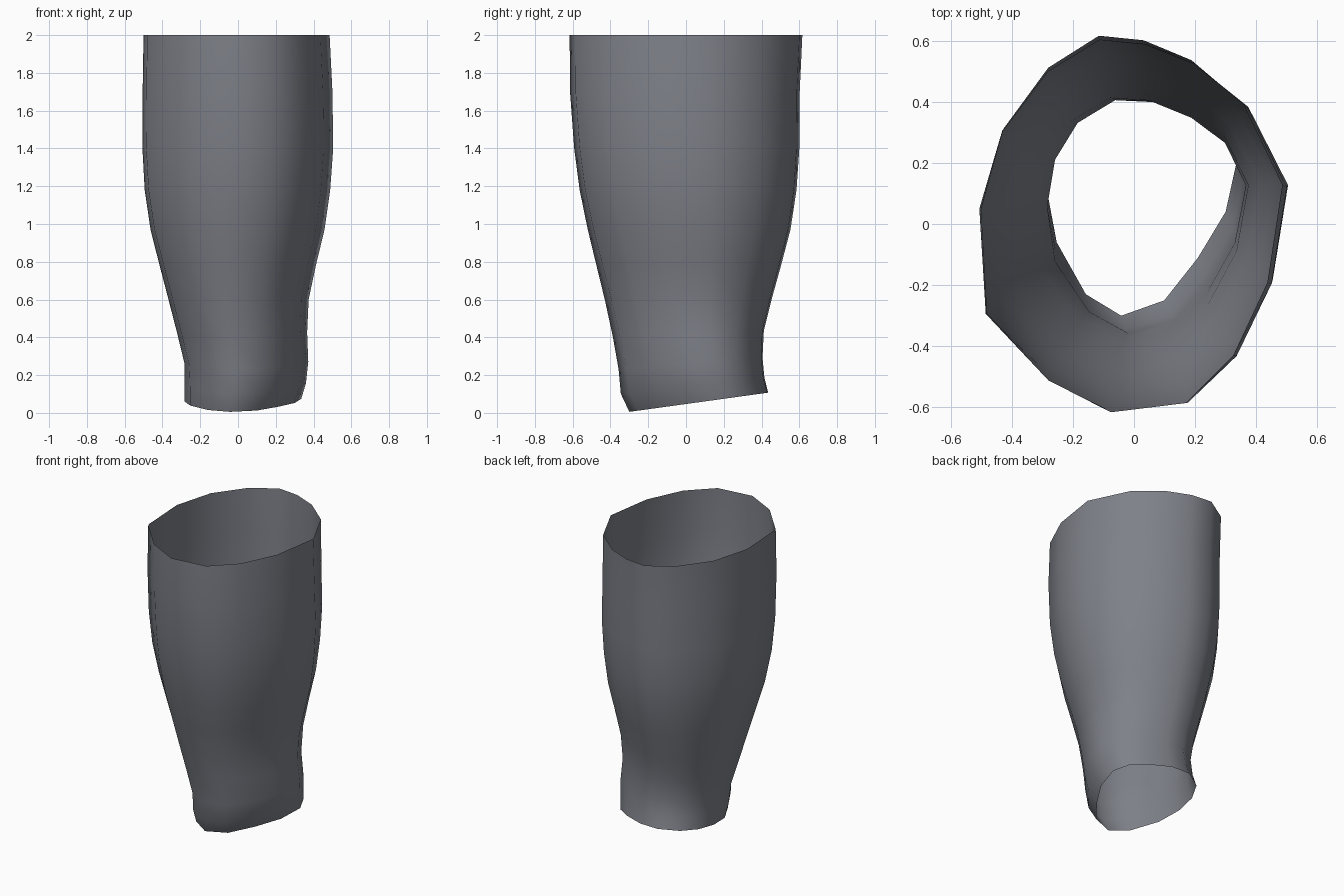
import bpy, bmesh

# Cross-section outlines (x, y), 14 sides, matching start point at the back
UPPER = [(-.11, .62), (.04, .605), (.20, .54), (.375, .395), (.505, .13), (.455, -.19), (.34, -.43),
         (.18, -.585), (-.07, -.615), (-.28, -.51), (-.485, -.29), (-.505, .05), (-.43, .315), (-.28, .515)]
LOWER = [(-.085, .435), (.05, .43), (.20, .365), (.29, .30), (.335, .20), (.30, .04), (.21, -.11),
         (.10, -.25), (-.04, -.30), (-.155, -.23), (-.25, -.06), (-.28, .10), (-.265, .245), (-.205, .36)]

# Levels: z, blend to lower outline, x min, x max, y min, y max
LEVELS = [
    (0.047, 1.0, -.283, .335, -.30, .435),
    (0.14, .85, -.282, .36, -.345, .415),
    (0.26, .70, -.284, .372, -.357, .405),
    (0.42, .52, -.322, .366, -.388, .412),
    (0.60, .36, -.368, .374, -.43, .453),
    (0.78, .22, -.415, .412, -.474, .503),
    (0.97, .10, -.463, .458, -.52, .553),
    (1.18, .03, -.494, .488, -.563, .585),
    (1.40, 0.0, -.506, .504, -.592, .60),
    (1.70, 0.0, -.505, .50, -.614, .602),
    (2.00, 0.0, -.50, .485, -.616, .616),
]


def fit(pts, x0, x1, y0, y1):
    """Stretch an outline to the given bounds."""
    xs, ys = zip(*pts)
    return [(x0 + (x - min(xs)) / (max(xs) - min(xs)) * (x1 - x0),
             y0 + (y - min(ys)) / (max(ys) - min(ys)) * (y1 - y0)) for x, y in pts]


# Open tapered sleeve with a slanted lower rim
bm = bmesh.new()
rings = []
for z, k, *box in LEVELS:
    up, low = fit(UPPER, *box), fit(LOWER, *box)
    tilt = 0.138 * max(0, 1 - (z - .047) / .5)
    ring = []
    for (ax, ay), (bx, by) in zip(up, low):
        x, y = ax + (bx - ax) * k, ay + (by - ay) * k
        ring.append((x, y))
    ring = fit(ring, *box)
    rings.append([bm.verts.new((x, y, z + tilt * y)) for x, y in ring])
n = len(UPPER)
for a, b in zip(rings, rings[1:]):
    for i in range(n):
        j = (i + 1) % n
        bm.faces.new((a[i], b[i], b[j], a[j])).smooth = True

mesh = bpy.data.meshes.new("sleeve")
bm.to_mesh(mesh)
bm.free()
sleeve = bpy.data.objects.new("sleeve", mesh)
bpy.context.collection.objects.link(sleeve)

grey = bpy.data.materials.new("dark grey")
grey.diffuse_color = (0.21, 0.22, 0.25, 1)
mesh.materials.append(grey)
